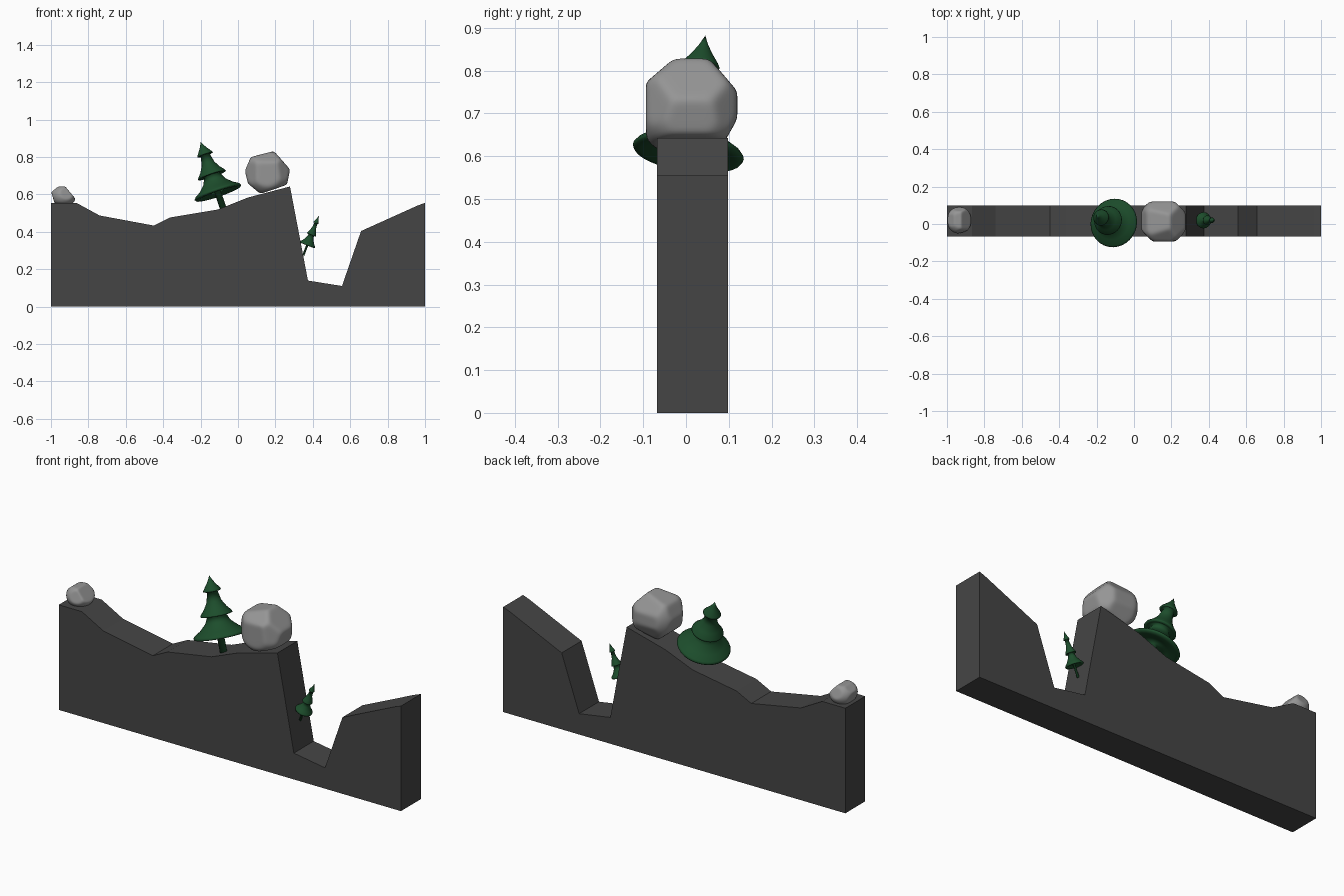
import bpy, bmesh, math
from mathutils import Vector, Matrix

if "Cube" in bpy.data.objects:
    bpy.data.objects.remove(bpy.data.objects["Cube"])


def material(name, color):
    m = bpy.data.materials.new(name)
    m.diffuse_color = (*color, 1)
    m.use_nodes = True
    m.node_tree.nodes["Principled BSDF"].inputs["Base Color"].default_value = m.diffuse_color
    return m


def make_object(name, bm, mat, smooth=False):
    bmesh.ops.recalc_face_normals(bm, faces=bm.faces)
    for f in bm.faces:
        f.smooth = smooth
    me = bpy.data.meshes.new(name)
    bm.to_mesh(me)
    bm.free()
    me.materials.append(mat)
    ob = bpy.data.objects.new(name, me)
    bpy.context.collection.objects.link(ob)
    return ob


soil = material("dark_soil", (0.06, 0.06, 0.06))
stone = material("stone", (0.3, 0.3, 0.3))
green = material("pine_green", (0.012, 0.075, 0.025))

# Ground slab: front profile extruded in depth
profile = [(-1, 0), (1, 0), (1, 0.555), (0.96, 0.54), (0.658, 0.404),
           (0.556, 0.11), (0.374, 0.139), (0.278, 0.642), (0.053, 0.583),
           (-0.107, 0.519), (-0.364, 0.476), (-0.45, 0.433),
           (-0.74, 0.487), (-0.865, 0.555), (-1, 0.555)]
bm = bmesh.new()
face = bm.faces.new([bm.verts.new((x, -0.068, z)) for x, z in profile])
ext = bmesh.ops.extrude_face_region(bm, geom=[face], use_keep_orig=True)
bmesh.ops.translate(bm, vec=(0, 0.166, 0),
                    verts=[v for v in ext["geom"] if isinstance(v, bmesh.types.BMVert)])
make_object("ground", bm, soil)


# Rocks: spheres flattened against a set of planes, then softened
def rock(name, center, radii, planes):
    bm = bmesh.new()
    bmesh.ops.create_icosphere(bm, subdivisions=5, radius=1)
    for v in bm.verts:
        d = Vector(v.co[i] * radii[i] for i in range(3))
        s = 1.0
        for nx, ny, nz, dist in planes:
            reach = d.dot(Vector((nx, ny, nz)).normalized())
            if reach > dist:
                s = min(s, dist / reach)
        v.co = d * s
    for _ in range(4):
        bmesh.ops.smooth_vert(bm, verts=bm.verts, factor=0.5,
                              use_axis_x=True, use_axis_y=True, use_axis_z=True)
    bmesh.ops.translate(bm, vec=center, verts=bm.verts)
    make_object(name, bm, stone, True)


rock("large_boulder", (0.157, 0.012, 0.717), (0.13, 0.13, 0.13), [
    (-0.92, 0, 0.39, 0.114), (-0.25, 0, 0.97, 0.102), (0.75, 0, 0.66, 0.102),
    (0.98, 0, -0.2, 0.116), (0.32, 0, -0.95, 0.096), (-0.64, 0, -0.77, 0.112),
    (-0.97, 0, -0.24, 0.115), (0, -1, 0, 0.106), (0, 1, 0, 0.108),
    (0, -0.65, 0.76, 0.111), (0, 0.76, 0.65, 0.105), (0, 0.87, -0.49, 0.109),
    (0.7, -0.7, 0.1, 0.118), (-0.7, -0.7, 0, 0.116), (0.7, 0.7, 0, 0.12)])
rock("small_rock", (-0.934, 0.02, 0.592), (0.068, 0.072, 0.06), [
    (0.77, 0, 0.64, 0.04), (-0.62, 0, 0.78, 0.056), (0, 0, 1, 0.05),
    (0, 0, -1, 0.04), (-0.95, 0, -0.3, 0.056), (0.3, -0.9, 0.3, 0.06),
    (0, 0.9, 0.4, 0.062)])

# Trees: one (radius, height) profile spun around a leaning axis;
# height 0 is the lowest rim
PINE = [(0.0, -0.105), (0.018, -0.105), (0.017, 0.012), (0.07, 0.004),
        (0.11, -0.006), (0.127, -0.004), (0.131, 0.003), (0.124, 0.012),
        (0.095, 0.03), (0.062, 0.062), (0.04, 0.108), (0.064, 0.098),
        (0.078, 0.1), (0.076, 0.107), (0.055, 0.132), (0.036, 0.165),
        (0.024, 0.22), (0.036, 0.214), (0.044, 0.217), (0.04, 0.225),
        (0.022, 0.25), (0.01, 0.27), (0.0, 0.292)]


def pine(name, rim_center, tip, width, sides=32):
    axis = Vector(tip) - Vector(rim_center)
    tall = axis.length / PINE[-1][1]
    bm = bmesh.new()
    verts = [bm.verts.new((r * width, 0, h * tall)) for r, h in PINE]
    edges = [bm.edges.new(p) for p in zip(verts, verts[1:])]
    bmesh.ops.spin(bm, geom=verts + edges, cent=(0, 0, 0), axis=(0, 0, 1),
                   angle=math.tau, steps=sides)
    bmesh.ops.remove_doubles(bm, verts=bm.verts, dist=0.0002)
    turn = Vector((0, 0, 1)).rotation_difference(axis).to_matrix().to_4x4()
    bmesh.ops.transform(bm, verts=bm.verts,
                        matrix=Matrix.Translation(rim_center) @ turn)
    make_object(name, bm, green, True)


pine("large_pine", (-0.107, 0.005, 0.608), (-0.2, 0.045, 0.882), 1.0)
pine("small_pine", (0.371, 0.02, 0.33), (0.433, 0.02, 0.487), 0.33)
